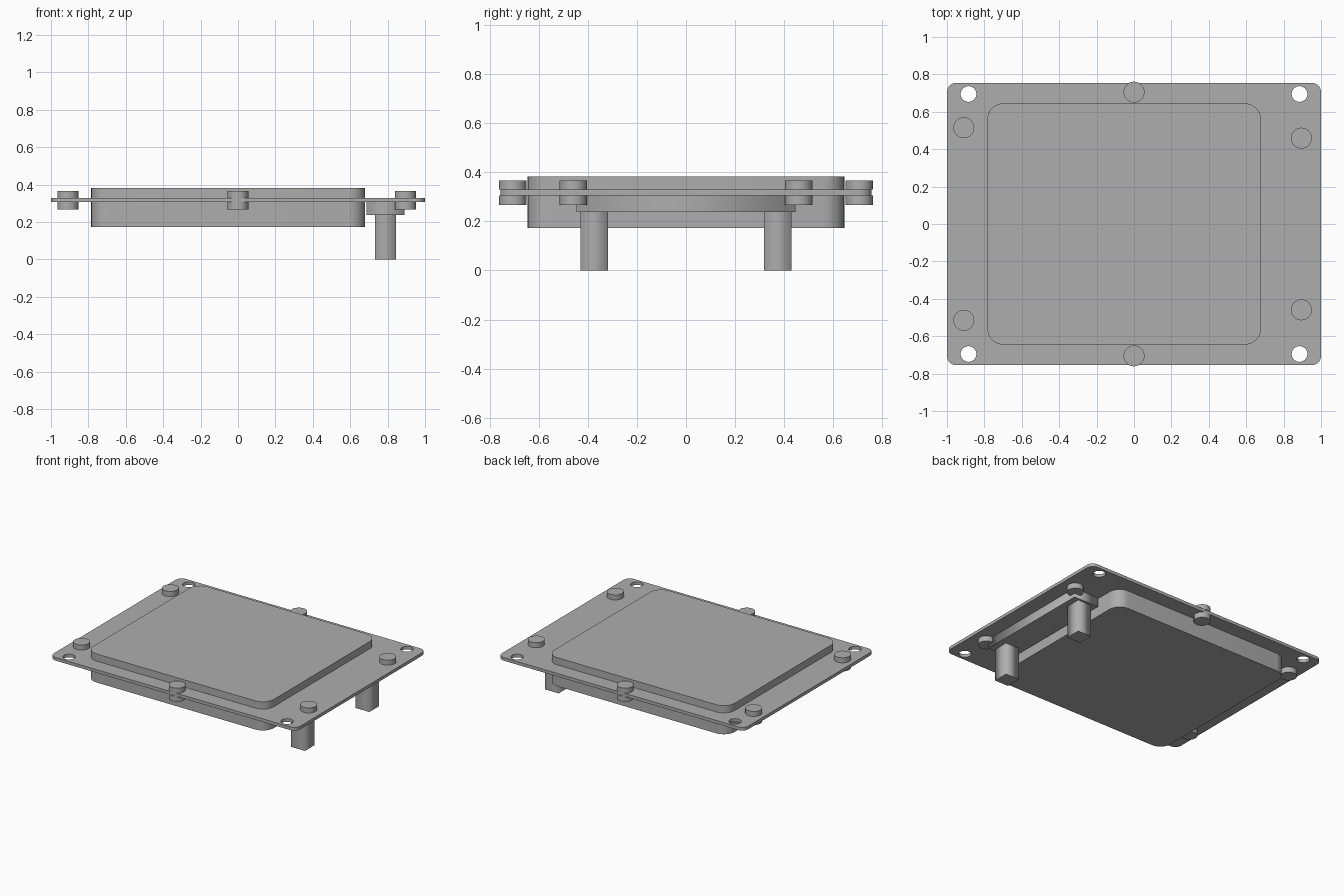
import bpy, bmesh
from math import sin, cos, pi, radians

if "Cube" in bpy.data.objects:
    bpy.data.objects.remove(bpy.data.objects["Cube"])

grey = bpy.data.materials.new("mid_grey")
grey.diffuse_color = (0.42, 0.42, 0.42, 1)
grey.use_nodes = True
grey.node_tree.nodes["Principled BSDF"].inputs["Base Color"].default_value = grey.diffuse_color


def circle(x, y, r, n=32):
    return [(x + r * cos(2 * pi * i / n), y + r * sin(2 * pi * i / n)) for i in range(n)]


def rounded_rect(x0, x1, y0, y1, r, n=8):
    centres = [(x1 - r, y1 - r), (x0 + r, y1 - r), (x0 + r, y0 + r), (x1 - r, y0 + r)]
    pts = []
    for k, (cx, cy) in enumerate(centres):
        for i in range(n + 1):
            a = pi / 2 * (k + i / n)
            pts.append((cx + r * cos(a), cy + r * sin(a)))
    return pts


def rect(x0, x1, y0, y1):
    return [(x0, y0), (x1, y0), (x1, y1), (x0, y1)]


def slab(name, loops, z0, z1, smooth=True):
    """Extrude flat outlines (the first is the edge, the rest are holes) from z0 to z1."""
    curve = bpy.data.curves.new(name + "_outline", 'CURVE')
    curve.dimensions = '2D'
    curve.fill_mode = 'BOTH'
    curve.extrude = (z1 - z0) / 2
    for pts in loops:
        s = curve.splines.new('POLY')
        s.points.add(len(pts) - 1)
        for p, (x, y) in zip(s.points, pts):
            p.co = (x, y, 0, 1)
        s.use_cyclic_u = True
    tmp = bpy.data.objects.new(name + "_outline", curve)
    bpy.context.collection.objects.link(tmp)
    bpy.context.view_layer.update()
    deps = bpy.context.evaluated_depsgraph_get()
    mesh = bpy.data.meshes.new_from_object(tmp.evaluated_get(deps))
    bpy.data.objects.remove(tmp)
    bpy.data.curves.remove(curve)

    bm = bmesh.new()
    bm.from_mesh(mesh)
    bmesh.ops.remove_doubles(bm, verts=bm.verts, dist=1e-5)
    bmesh.ops.dissolve_limit(bm, angle_limit=radians(1), verts=bm.verts, edges=bm.edges)
    bmesh.ops.translate(bm, verts=bm.verts, vec=(0, 0, (z0 + z1) / 2))
    bmesh.ops.recalc_face_normals(bm, faces=bm.faces)
    bm.to_mesh(mesh)
    bm.free()
    mesh.name = name
    mesh.materials.clear()
    mesh.materials.append(grey)
    obj = bpy.data.objects.new(name, mesh)
    bpy.context.collection.objects.link(obj)
    if smooth:
        bpy.ops.object.select_all(action='DESELECT')
        obj.select_set(True)
        bpy.context.view_layer.objects.active = obj
        bpy.ops.object.shade_smooth_by_angle(angle=radians(30))
    return obj


PLATE_BOTTOM, PLATE_TOP = 0.306, 0.329

# Thin mounting plate with four corner screw holes
holes = [circle(sx * 0.885, sy * 0.695, 0.042) for sx in (-1, 1) for sy in (-1, 1)]
slab("mounting_plate", [rounded_rect(-1, 1, -0.755, 0.755, 0.05)] + holes,
     PLATE_BOTTOM, PLATE_TOP)

# Main body passing through the plate
slab("main_body", [rounded_rect(-0.785, 0.68, -0.645, 0.645, 0.088)], 0.172, 0.382)

# Round studs above and below the plate, mirrored front to back
for label, x, y in (("left", -0.91, 0.515), ("right", 0.895, 0.459), ("middle", 0, 0.705)):
    for side, s in (("front", -1), ("back", 1)):
        outline = [circle(x, s * y, 0.056)]
        slab(f"{label}_{side}_stud_upper", outline, PLATE_TOP, 0.366)
        slab(f"{label}_{side}_stud_lower", outline, 0.266, PLATE_BOTTOM)

# Connector bar under the right edge, with two square legs
slab("connector_bar", [rect(0.688, 0.89, -0.446, 0.446)], 0.238, PLATE_BOTTOM, False)
for side, s in (("front", -1), ("back", 1)):
    y0, y1 = sorted((s * 0.317, s * 0.43))
    slab(f"{side}_leg", [rect(0.733, 0.845, y0, y1)], 0, 0.238, False)
